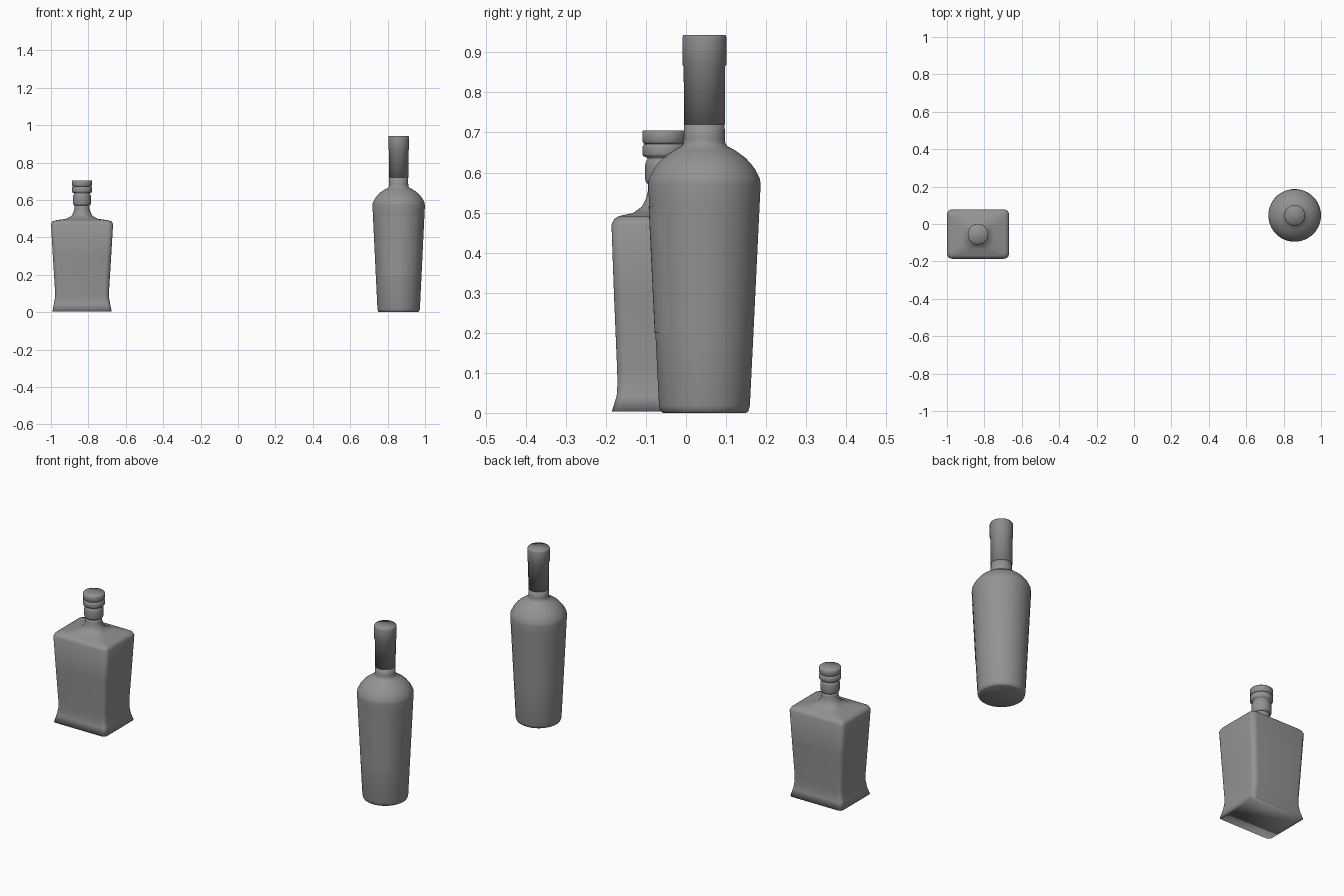
import bpy, bmesh
from math import sin, cos, pi, radians

if "Cube" in bpy.data.objects:
    bpy.data.objects.remove(bpy.data.objects["Cube"])

SEG = 8  # steps per quarter turn


def grey(name, v):
    m = bpy.data.materials.new(name)
    m.diffuse_color = (v, v, v, 1)
    m.use_nodes = True
    m.node_tree.nodes["Principled BSDF"].inputs["Base Color"].default_value = m.diffuse_color
    return m


GLASS = grey("dark_glass", 0.29)
FOIL = grey("dark_foil", 0.26)
PAPER = grey("label_paper", 0.31)


def ring(hw, hd, rad):
    """Rounded rectangle outline; becomes a circle when hw = hd = rad."""
    pts = []
    is_circle = rad >= min(hw, hd)
    for q, (sx, sy) in enumerate([(1, 1), (-1, 1), (-1, -1), (1, -1)]):
        for i in range(SEG):
            t = (i + 0.5) / SEG if is_circle else i / (SEG - 1)
            a = (q + t) * pi / 2
            pts.append((sx * (hw - rad) + rad * cos(a), sy * (hd - rad) + rad * sin(a)))
    return pts


def finish(name, bm, loc, mat):
    me = bpy.data.meshes.new(name)
    bm.to_mesh(me)
    bm.free()
    me.materials.append(mat)
    me.shade_smooth()
    ob = bpy.data.objects.new(name, me)
    ob.location = loc
    bpy.context.collection.objects.link(ob)
    return ob


def loft(name, sections, loc, mat=GLASS):
    """Skin sections of (z, half width, half depth, corner radius), capped."""
    bm = bmesh.new()
    rows = [[bm.verts.new((x, y, z)) for x, y in ring(w, d, r)] for z, w, d, r in sections]
    n = len(rows[0])
    for a, b in zip(rows, rows[1:]):
        for i in range(n):
            j = (i + 1) % n
            bm.faces.new((a[i], a[j], b[j], b[i]))
    bm.faces.new(rows[0][::-1])
    bm.faces.new(rows[-1])
    bmesh.ops.recalc_face_normals(bm, faces=bm.faces)
    return finish(name, bm, loc, mat)


def lathe(name, profile, loc, mat=GLASS):
    return loft(name, [(z, r, r, r) for r, z in profile], loc, mat)


SQUARE = (-0.834, -0.054, 0)
ROUND = (0.859, 0.046, 0)

# square bottle: flared foot, tapering body, sloped shoulder into round neck
loft("square_bottle_body", [
    (0.004, 0.158, 0.131, 0.020),
    (0.042, 0.151, 0.119, 0.022), (0.075, 0.145, 0.117, 0.024),
    (0.11, 0.144, 0.118, 0.026), (0.30, 0.156, 0.126, 0.028),
    (0.470, 0.166, 0.132, 0.028), (0.484, 0.159, 0.125, 0.028),
    (0.491, 0.143, 0.114, 0.028), (0.499, 0.085, 0.078, 0.035),
    (0.515, 0.056, 0.056, 0.056), (0.535, 0.046, 0.046, 0.046),
    (0.555, 0.041, 0.041, 0.041), (0.574, 0.041, 0.041, 0.041)], SQUARE)

# neck collar, ring and stopper
lathe("square_bottle_neck", [
    (0.040, 0.570), (0.046, 0.575), (0.048, 0.583), (0.048, 0.620), (0.046, 0.628),
    (0.042, 0.633), (0.044, 0.638), (0.053, 0.641), (0.055, 0.646),
    (0.055, 0.664), (0.052, 0.670), (0.044, 0.672)], SQUARE)
lathe("square_bottle_stopper", [
    (0.044, 0.669), (0.052, 0.673), (0.055, 0.677), (0.055, 0.702), (0.053, 0.705)], SQUARE)

# round bottle glass
lathe("round_bottle_body", [
    (0.104, 0), (0.110, 0.004), (0.114, 0.018), (0.123, 0.20), (0.1385, 0.52),
    (0.141, 0.570), (0.139, 0.585), (0.128, 0.607), (0.115, 0.624), (0.1025, 0.637),
    (0.0775, 0.655), (0.057, 0.666), (0.0525, 0.673), (0.0515, 0.685),
    (0.0505, 0.73)], ROUND)

# foil sleeve over neck and lip
lathe("round_bottle_sleeve", [
    (0.0515, 0.72), (0.0520, 0.864), (0.0555, 0.870),
    (0.0555, 0.937), (0.053, 0.943)], ROUND, FOIL)

# curved paper label on the front of the round bottle
bm = bmesh.new()
N = 16
cols = []
for i in range(N + 1):
    a = radians(-90 - 45 + 90 * i / N)
    cols.append([bm.verts.new((r * cos(a), r * sin(a), z))
                 for r, z in ((0.1242, 0.20), (0.1393, 0.515))])
for a, b in zip(cols, cols[1:]):
    bm.faces.new((a[0], b[0], b[1], a[1]))
finish("round_bottle_label", bm, ROUND, PAPER)
